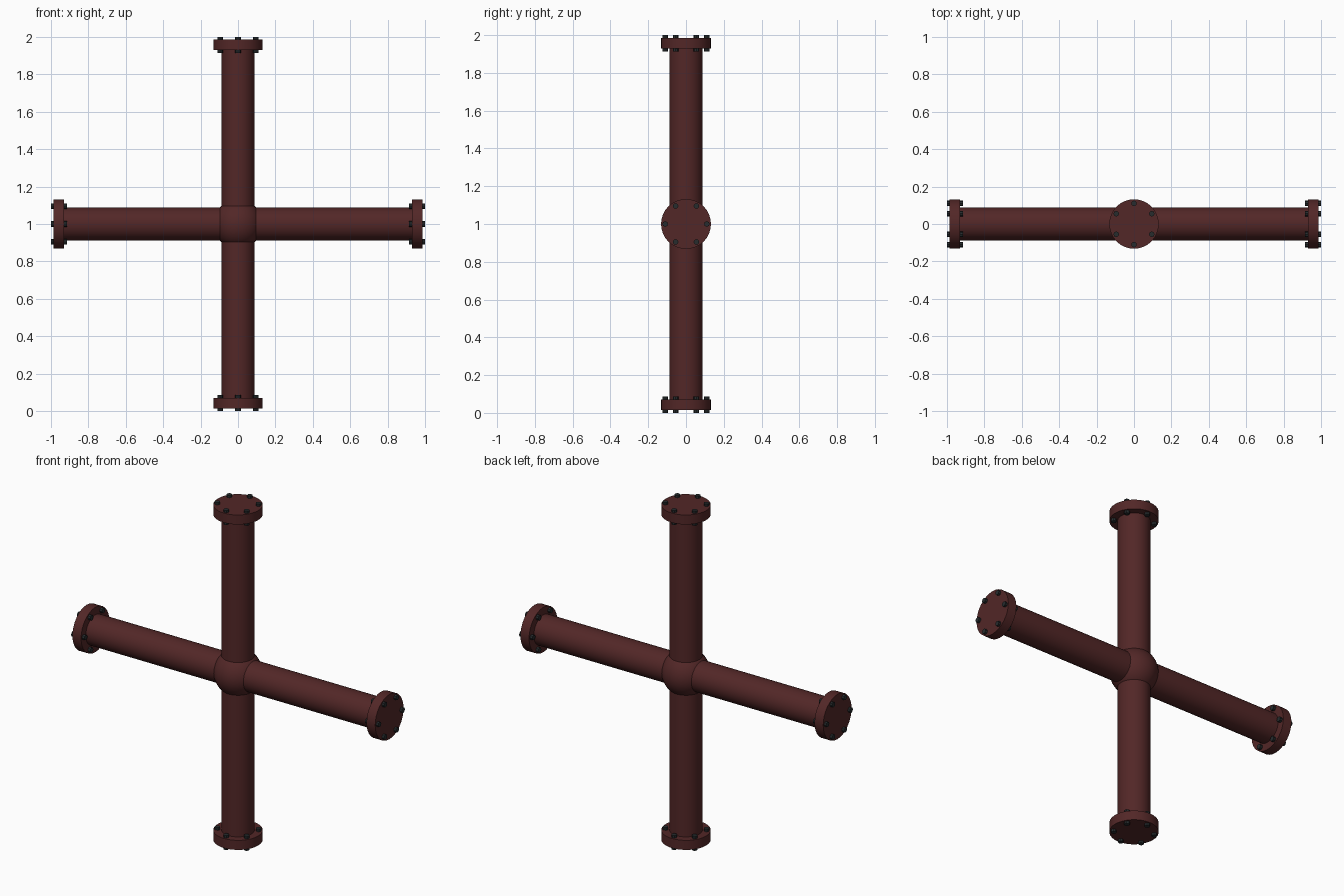
import bpy
import bmesh
from math import pi, cos, sin
from mathutils import Matrix, Vector

cube = bpy.data.objects.get("Cube")
if cube:
    bpy.data.objects.remove(cube, do_unlink=True)


def make_material(name, color):
    mat = bpy.data.materials.new(name)
    mat.use_nodes = True
    mat.diffuse_color = color
    mat.node_tree.nodes["Principled BSDF"].inputs["Base Color"].default_value = color
    return mat


rust = make_material("dark_red_paint", (0.085, 0.02, 0.02, 1))
steel = make_material("dark_steel", (0.02, 0.025, 0.027, 1))

CENTRE = Matrix.Translation((0, 0, 1))
PIPE_R, FLANGE_R, BOLT_RING = 0.088, 0.132, 0.11


def add_object(name, bm, mat, turn):
    mesh = bpy.data.meshes.new(name)
    bm.transform(CENTRE @ Matrix.Rotation(turn, 4, 'Y'))
    bm.to_mesh(mesh)
    bm.free()
    mesh.materials.append(mat)
    obj = bpy.data.objects.new(name, mesh)
    bpy.context.collection.objects.link(obj)
    bpy.ops.object.select_all(action='DESELECT')
    obj.select_set(True)
    bpy.context.view_layer.objects.active = obj
    bpy.ops.object.shade_smooth_by_angle(angle=pi / 6)
    return obj


def add_rod(bm, radius, low, high, sides, x=0, y=0):
    # closed cylinder along z between two heights
    bmesh.ops.create_cone(
        bm, cap_ends=True, segments=sides, radius1=radius, radius2=radius,
        depth=high - low, matrix=Matrix.Translation(Vector((x, y, (low + high) / 2))))


# Two straight pipes crossing at the centre
for name, turn in (("upright_pipe", 0), ("cross_pipe", pi / 2)):
    bm = bmesh.new()
    add_rod(bm, PIPE_R, -0.95, 0.95, 32)
    add_object(name, bm, rust, turn)

# Round joint where the pipes meet
bm = bmesh.new()
bmesh.ops.create_uvsphere(bm, u_segments=32, v_segments=16, radius=0.131)
add_object("ball_joint", bm, rust, 0)

# Flange and six through-bolts at each pipe end
ends = ("top", "left", "bottom", "right")
for i, end in enumerate(ends):
    turn = i * pi / 2
    bm = bmesh.new()
    add_rod(bm, FLANGE_R, 0.93, 0.986, 32)
    add_object(end + "_flange", bm, rust, turn)

    bm = bmesh.new()
    for k in range(6):
        a = pi / 2 + k * pi / 3
        add_rod(bm, 0.015, 0.914, 1.0, 8, BOLT_RING * cos(a), BOLT_RING * sin(a))
    add_object(end + "_bolts", bm, steel, turn)
